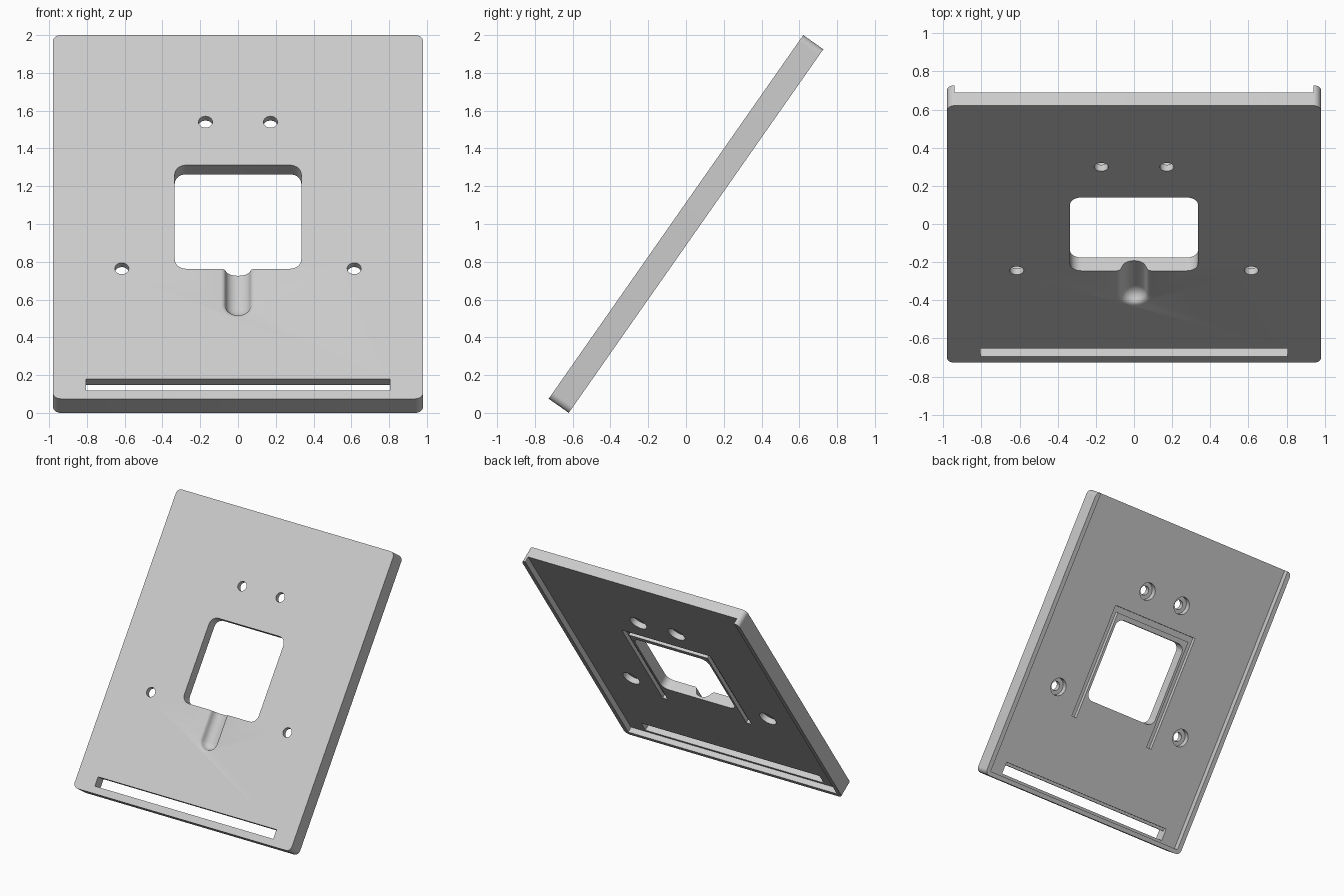
import bpy, bmesh
from math import sin, cos, pi, radians

if "Cube" in bpy.data.objects:
    bpy.data.objects.remove(bpy.data.objects["Cube"])

# Panel is modelled flat (+z is its front face), then tilted back
W, H, T = 0.98, 1.175, 0.065      # half width, half length, half thickness
FLOOR = -0.02                     # back surface between the rails
FAR = 0.2                         # how far cutters reach past the panel


def arc(cx, cy, r, start, end, n):
    return [(cx + r * cos(start + (end - start) * i / n),
             cy + r * sin(start + (end - start) * i / n)) for i in range(n + 1)]


def circle(cx, cy, r, n=40):
    return arc(cx, cy, r, 0, 2 * pi, n)[:-1]


def rect(x0, x1, y0, y1):
    return [(x0, y0), (x1, y0), (x1, y1), (x0, y1)]


def round_rect(w, h, r, n=8):
    pts = []
    for i, (sx, sy) in enumerate([(1, 1), (-1, 1), (-1, -1), (1, -1)]):
        pts += arc(sx * (w - r), sy * (h - r), r, i * pi / 2, (i + 1) * pi / 2, n)
    return pts


def loft(name, rings):
    """Closed solid through (outline, z) rings of equal point count."""
    bm = bmesh.new()
    loops = [[bm.verts.new((x, y, z)) for x, y in pts] for pts, z in rings]
    for a, b in zip(loops, loops[1:]):
        for i in range(len(a)):
            j = (i + 1) % len(a)
            bm.faces.new((a[i], a[j], b[j], b[i]))
    bm.faces.new(loops[0][::-1])
    bm.faces.new(loops[-1])
    bmesh.ops.recalc_face_normals(bm, faces=bm.faces)
    mesh = bpy.data.meshes.new(name)
    bm.to_mesh(mesh)
    bm.free()
    obj = bpy.data.objects.new(name, mesh)
    bpy.context.collection.objects.link(obj)
    return obj


cutters = []


def cut(name, outline, z0=-FAR, z1=FAR):
    cutters.append(loft(name, [(outline, z0), (outline, z1)]))


panel = loft("tilted_panel", [(round_rect(W, H, 0.04), -T), (round_rect(W, H, 0.04), T)])

# Back recess, leaving two side rails and a bottom lip, open at the top
cut("back_recess", rect(-0.942, 0.942, -1.14, H + FAR), -FAR, FLOOR)

# Central window
cut("window", round_rect(0.335, 0.335, 0.06))

# Long slot near the bottom, relieved along its back upper edge
cut("slot", rect(-0.805, 0.805, -1.12, -1.047))
cut("slot_relief", rect(-0.804, 0.804, -1.117, -1.025), -FAR, 0.007)

# Screw holes with counterbores at the back
for side in (-1, 1):
    for x, y in ((0.172, 0.614), (0.615, -0.333)):
        cut("screw_hole", circle(side * x, y, 0.037))
        cut("counterbore", circle(side * x, y, 0.07), -FAR, 0.025)

# Three-sided groove around the window at the back
half = [(0.4, 0.42), (0.4, -0.5), (0.355, -0.5), (0.355, 0.375)]
cut("back_groove", half + [(-x, y) for x, y in reversed(half)], -FAR, 0.01)

# Rounded cable channel below the window, with softened lips
profile = [(0.09, -0.1), (0.09, 0), (0.078, 0.003), (0.069, 0.011), (0.064, 0.024),
           (0.058, 0.037), (0.048, 0.049), (0.034, 0.058), (0.018, 0.063), (0.003, 0.065)]
cutters.append(loft("cable_channel", [
    ([(-r, -0.2)] + arc(0, -0.56, r, pi, 2 * pi, 20) + [(r, -0.2)], T - d)
    for r, d in profile]))

# Carve the panel and discard the cutters
for c in cutters:
    mod = panel.modifiers.new(c.name, "BOOLEAN")
    mod.operation, mod.solver, mod.object = "DIFFERENCE", "EXACT", c
    c.hide_render = True
bpy.context.view_layer.update()
carved = bpy.data.meshes.new_from_object(
    panel.evaluated_get(bpy.context.evaluated_depsgraph_get()))
panel.modifiers.clear()
panel.data = carved
for c in cutters:
    bpy.data.objects.remove(c)

# Single grey finish
grey = bpy.data.materials.new("light_grey")
grey.use_nodes = True
colour = (0.6, 0.6, 0.6, 1)
grey.diffuse_color = colour
grey.node_tree.nodes["Principled BSDF"].inputs["Base Color"].default_value = colour
carved.materials.clear()
carved.materials.append(grey)

# Smooth the curved walls, then lean the panel back
for o in bpy.context.selected_objects:
    o.select_set(False)
panel.select_set(True)
bpy.context.view_layer.objects.active = panel
bpy.ops.object.shade_smooth_by_angle(angle=radians(30))
panel.rotation_euler = (radians(55), 0, 0)
panel.location = (0, 0, 1)
